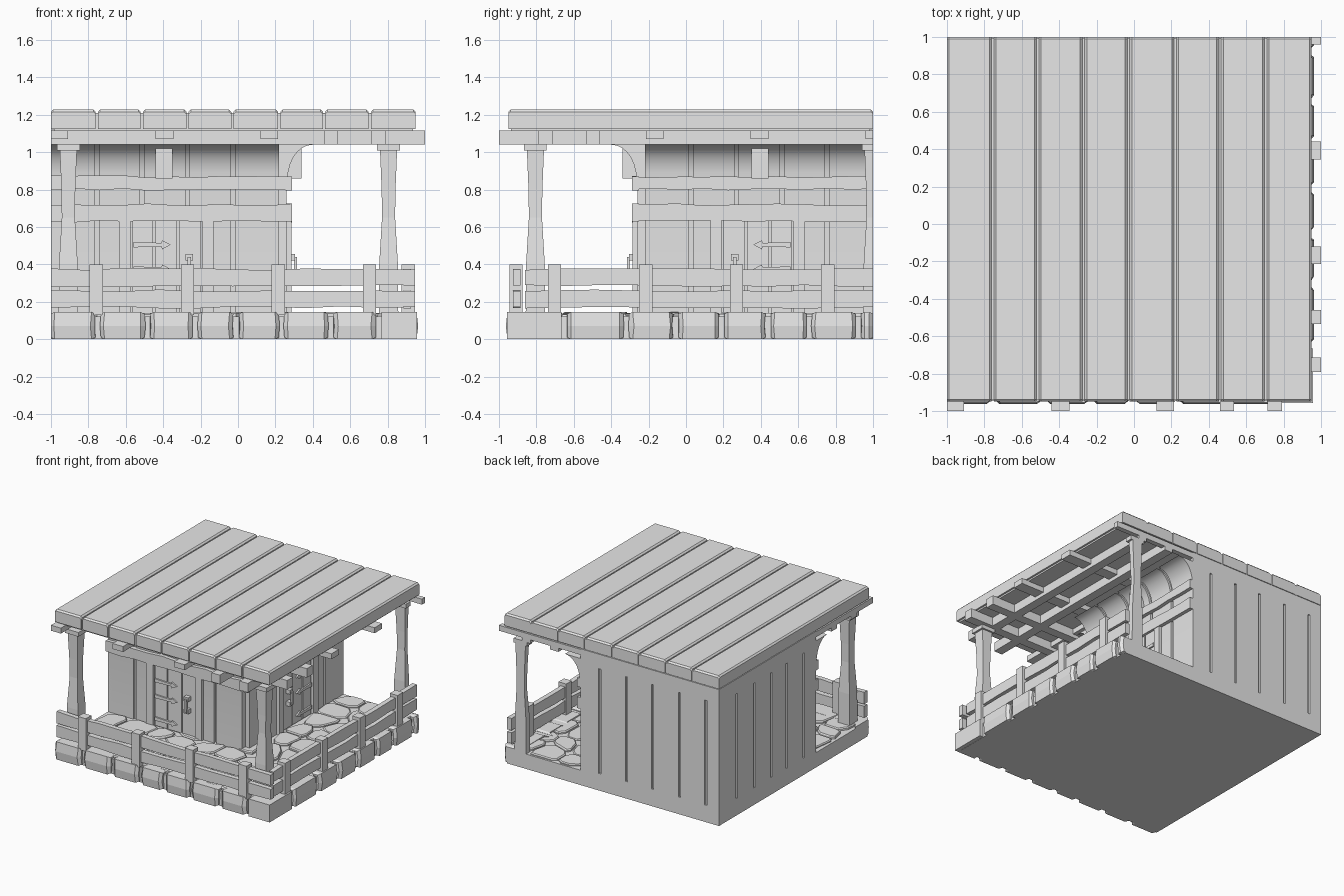
import bpy, bmesh, math, random

random.seed(4)
if "Cube" in bpy.data.objects:
    bpy.data.objects.remove(bpy.data.objects["Cube"])

GREY = (0.8, 0.8, 0.8, 1)
mat = bpy.data.materials.new("plain_grey")
mat.use_nodes = True
mat.diffuse_color = GREY
mat.node_tree.nodes["Principled BSDF"].inputs["Base Color"].default_value = GREY


def loft(name, rings, side="front", smooth=False):
    """Skin equal rings of points; the right side mirrors the front across the corner diagonal."""
    bm = bmesh.new()
    rows = []
    for ring in rings:
        pts = [(-y, -x, z) if side == "right" else (x, y, z) for x, y, z in ring]
        rows.append([bm.verts.new(p) for p in pts])
    n = len(rows[0])
    for a, b in zip(rows, rows[1:]):
        for i in range(n):
            j = (i + 1) % n
            bm.faces.new((a[i], a[j], b[j], b[i]))
    bm.faces.new(rows[0])
    bm.faces.new(rows[-1])
    bmesh.ops.recalc_face_normals(bm, faces=bm.faces)
    mesh = bpy.data.meshes.new(name)
    bm.to_mesh(mesh)
    bm.free()
    mesh.materials.append(mat)
    ob = bpy.data.objects.new(name, mesh)
    bpy.context.collection.objects.link(ob)
    if smooth:
        bpy.ops.object.select_all(action="DESELECT")
        ob.select_set(True)
        bpy.context.view_layer.objects.active = ob
        bpy.ops.object.shade_smooth_by_angle(angle=math.radians(35))
    return ob


def rect_x(x, y0, y1, z0, z1):
    return [(x, y0, z0), (x, y1, z0), (x, y1, z1), (x, y0, z1)]


def box(name, x0, x1, y0, y1, z0, z1, side="front"):
    return loft(name, [rect_x(x, y0, y1, z0, z1) for x in (x0, x1)], side)


def board(name, x0, x1, y0, y1, z0, z1, side):
    """Long hand-cut board with slightly wavy edges."""
    n, w = 10, 0.006
    rings = []
    for i in range(n + 1):
        lo, hi = random.uniform(-w, w), random.uniform(-w, w)
        rings.append(rect_x(x0 + (x1 - x0) * i / n, y0, y1, z0 + lo, z1 + hi))
    loft(name, rings, side)


def post(name, x, y0, y1):
    """Roof post, narrow in the middle, with a capital block."""
    rings = []
    for z, r in ((0.12, 0.052), (0.4, 0.05), (0.65, 0.035), (0.8, 0.037), (1.02, 0.046)):
        s = r / 0.05
        c, h = (y0 + y1) / 2, (y1 - y0) / 2
        if y1 >= 1:   # end post is flush with the back plane
            lo, hi = y1 - 2 * h * s, y1
        else:
            lo, hi = c - h * s, c + h * s
        rings.append([(x - r, lo, z), (x + r, lo, z), (x + r, hi, z), (x - r, hi, z)])
    loft(name, rings)
    box(name + "_capital", x - 0.062, x + 0.062, y0 - 0.01, min(y1 + 0.01, 1), 1.01, 1.045)


def edge_stone(name, x0, x1, side):
    """Foundation block with pinched, chamfered ends."""
    j = lambda: random.uniform(-0.008, 0.008)
    rings = []
    for x, c in ((x0, 0.018), (x0 + 0.02, 0), (x1 - 0.02, 0), (x1, 0.018)):
        inner = -0.80 + 2 * c
        lean = j() if x not in (-1, 1) else 0
        rings.append([(x, inner, c * .5), (x, -0.955 + c, c * .5), (x + lean, -0.963 + c, 0.07),
                      (x, -0.955 + c, 0.145 - c * .5), (x, inner, 0.145 - c * .5)])
    loft(name, rings, side)


# Foundation slab and border stones
box("floor_slab", -1, 0.925, -0.925, 1, 0, 0.122)
front_cuts = [-1, -0.748, -0.485, -0.228, -0.01, 0.233, 0.495, 0.752]
right_cuts = [-1, -0.92, -0.66, -0.44, -0.19, 0.055, 0.32, 0.65]
for side, cuts in (("front", front_cuts), ("right", right_cuts)):
    for a, b in zip(cuts, cuts[1:]):
        edge_stone("border_stone", a if a == -1 else a + 0.015, b - 0.015, side)
box("corner_stone", 0.767, 0.958, -0.958, -0.665, 0.002, 0.145)

# Irregular flagstones, cells of a jittered grid with cut corners
N = 9
step = 1.9 / N
grid = {}
for i in range(N + 1):
    for k in range(N + 1):
        jx = random.uniform(-0.045, 0.045) if 0 < i < N else 0
        jy = random.uniform(-0.045, 0.045) if 0 < k < N else 0
        grid[i, k] = (-0.99 + i * step + jx + (k % 2) * 0.03, -0.91 + k * step + jy)
for i in range(N):
    for k in range(N):
        quad = [grid[i, k], grid[i + 1, k], grid[i + 1, k + 1], grid[i, k + 1]]
        cx, cy = (sum(p[a] for p in quad) / 4 for a in (0, 1))
        if cx < 0.2 and cy > -0.2:
            continue
        ring = []
        for m in range(4):
            p = quad[m]
            for q in (quad[m - 1], quad[(m + 1) % 4]):
                t = random.uniform(0.1, 0.3)
                ring.append((p[0] + (q[0] - p[0]) * t, p[1] + (q[1] - p[1]) * t))
        top = random.uniform(0.132, 0.147)
        fit = lambda s, z: [(max(-0.99, min(0.915, cx + (x - cx) * s)),
                             max(-0.915, min(0.99, cy + (y - cy) * s)), z) for x, y in ring]
        loft("flagstone", [fit(0.95, 0.11), fit(0.95, top - 0.008), fit(0.88, top)])

# House core
box("house_core", -0.985, 0.22, -0.22, 0.985, 0.12, 1.12)


def cove_profile(inset):
    """Upright wall that flares outward under the roof, as (distance, height)."""
    pts = [(0.2, 0.12), (0.26 - inset, 0.12), (0.26 - inset, 0.8)]
    for i in range(8):
        a = math.pi / 2 * i / 7
        pts.append((0.40 - 0.135 * math.cos(a) - inset, 0.84 + 0.2 * math.sin(a) ** 0.9))
    return pts + [(0.2, 1.04)]


def wall_piece(name, x0, x1, inset, side):
    rings = [[(x, -d, z) for d, z in cove_profile(inset)] for x in (x0, x1)]
    loft(name, rings, side, smooth=True)


plank_cuts = [-1, -0.755, -0.515, -0.27, -0.025, 0.22]
for side in ("front", "right"):
    # Coved plank walls
    wall_piece("wall_backing", -0.999, 0.215, 0.02, side)
    for a, b in zip(plank_cuts, plank_cuts[1:]):
        wall_piece("wall_plank", a + (0.012 if a > -1 else 0), b - (0.012 if b < 0.2 else 0), 0, side)
    box("cove_bracket", -0.44, -0.35, -0.34, -0.25, 0.86, 1.045, side)
    for z0, z1 in ((0.63, 0.72), (0.80, 0.87)):
        board("wall_board", -1, 0.29, -0.29, -0.25, z0, z1, side)

    # Door with frame, hinges and handle
    for x0, x1 in ((-0.635, -0.575), (-0.19, -0.13)):
        board("door_frame", x0, x1, -0.285, -0.25, 0.125, 0.64, side)
    for x0, x1 in ((-0.565, -0.455), (-0.445, -0.325), (-0.315, -0.2)):
        box("door_plank", x0, x1, -0.27, -0.25, 0.13, 0.64, side)
    for z in (0.19, 0.375, 0.505):
        outline = [(-0.56, -0.014), (-0.41, -0.01), (-0.405, -0.024), (-0.36, 0),
                   (-0.405, 0.024), (-0.41, 0.01), (-0.56, 0.014)]
        loft("door_hinge", [[(x, y, z + h) for x, h in outline] for y in (-0.282, -0.265)], side)
    box("handle_grip", -0.27, -0.25, -0.315, -0.3, 0.33, 0.44, side)
    for z in (0.33, 0.43):
        box("handle_mount", -0.28, -0.24, -0.305, -0.265, z - 0.01, z + 0.025, side)

    # Porch fence
    end = 0.945 if side == "front" else 0.86
    for z0, z1 in ((0.17, 0.26), (0.285, 0.375)):
        board("fence_rail", -1, end, -0.925, -0.885, z0, z1, side)
    for x in (-0.757, -0.27, 0.215, 0.703):
        box("fence_post", x - 0.036, x + 0.036, -0.945, -0.875, 0.13, 0.4, side)

    # Roof beams and rafters
    for y0, y1 in ((-0.79, -0.715), (-0.535, -0.46)):
        box("roof_beam", -1, 1, y0, y1, 1.04, 1.115, side)
    for x0, x1 in ((-1, -0.91 if side == "front" else -0.96), (-0.44, -0.345), (0.12, 0.215)):
        box("rafter", x0, x1, -1, -0.2, 1.07, 1.115, side)

# Roof posts
post("corner_post", 0.805, -0.855, -0.755)
post("front_left_post", -0.907, -0.855, -0.755)
post("back_right_post", 0.805, 0.95, 1.0)

# Outer walls: bands and planks with narrow slots between them
for side, slots in (("back", (0.083, -0.16, -0.395, -0.64, -0.88)),
                    ("left", (0.1, -0.12, -0.32, -0.545, -0.77))):
    mirror = "right" if side == "left" else "front"
    cuts = [-1] + sorted(slots) + [0.26]
    box(side + "_wall_band", -1, 0.26, 0.97, 1, 1.0, 1.12, mirror)
    box(side + "_wall_foot", -1, 0.26, 0.97, 1, 0.11, 0.14, mirror)
    for a, b in zip(cuts, cuts[1:]):
        box(side + "_wall_plank", a + (0.01 if a > -1 else 0), b - (0.01 if b < 0.26 else 0),
            0.97, 1, 0.13, 1.01, mirror)

# Roof: slab with chamfered planks on top
box("roof_underlay", -0.985, 0.935, -0.935, 0.985, 1.112, 1.13)
box("roof_slab", -0.995, 0.94, -0.94, 0.995, 1.125, 1.21)
roof_cuts = [-1, -0.755, -0.515, -0.27, -0.03, 0.22, 0.46, 0.705, 0.95]
for a, b in zip(roof_cuts, roof_cuts[1:]):
    a, b = a + (0.006 if a > -1 else 0), b - (0.006 if b < 0.95 else 0)
    rings = []
    for y, c in ((-0.95, 0.012), (-0.938, 0), (0.988, 0), (1, 0.012)):
        t = 1.228 - c
        rings.append([(a, y, 1.125), (b, y, 1.125), (b, y, t - 0.012), (b - 0.012, y, t),
                      (a + 0.012, y, t), (a, y, t - 0.012)])
    loft("roof_plank", rings)
